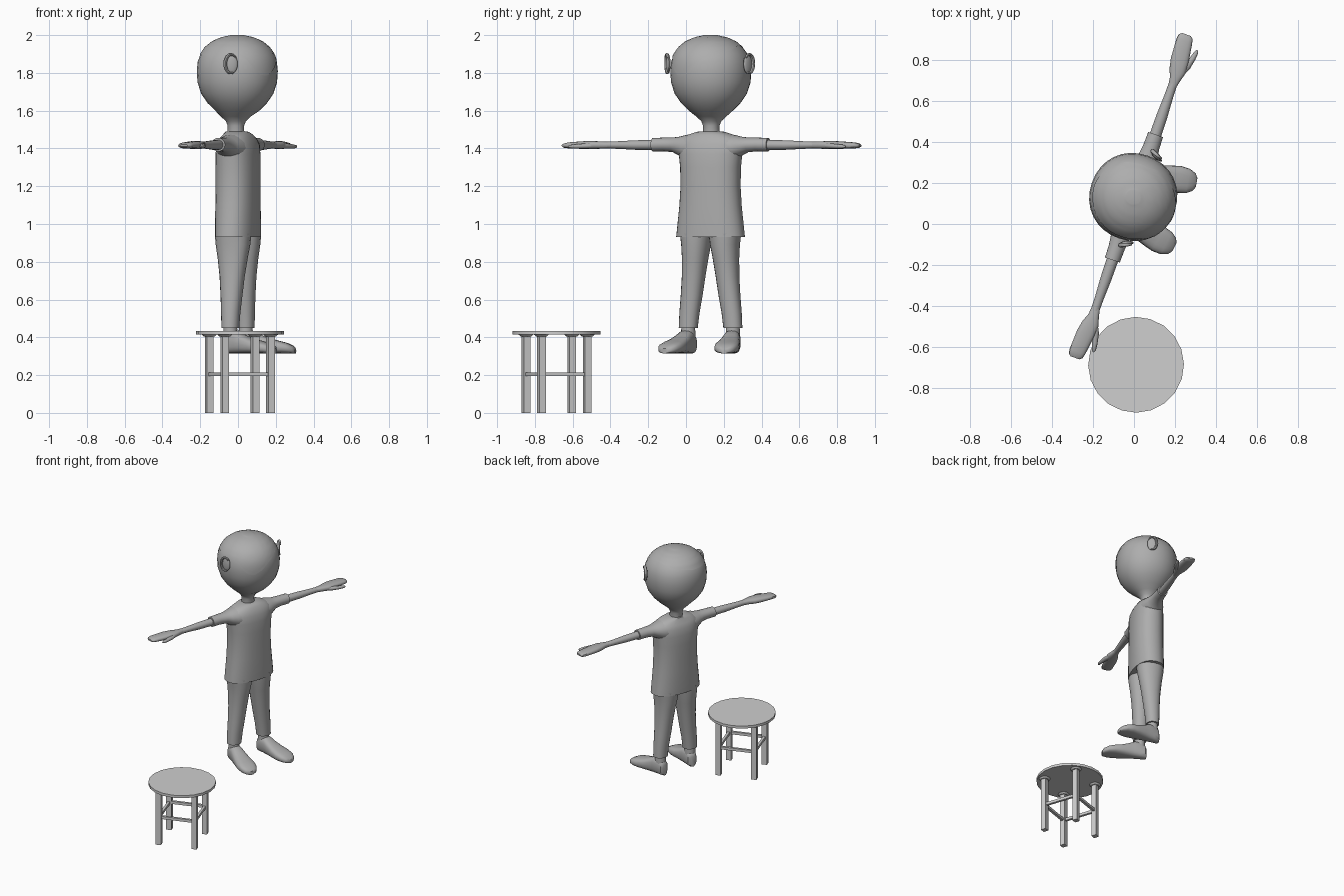
import bpy, bmesh, math
from mathutils import Matrix, Vector

if "Cube" in bpy.data.objects:
    bpy.data.objects.remove(bpy.data.objects["Cube"])


def material(name, v):
    m = bpy.data.materials.new(name)
    m.diffuse_color = (v, v, v, 1)
    m.use_nodes = True
    m.node_tree.nodes["Principled BSDF"].inputs["Base Color"].default_value = m.diffuse_color
    return m


GREY = material("figure grey", 0.42)
PALE = material("stool pale grey", 0.62)
# The figure is built facing -y, then turned towards +x and moved back
FIGURE = Matrix.Translation((0, 0.13, 0)) @ Matrix.Rotation(math.radians(71), 4, 'Z')


def finish(name, bm, matrix, mat):
    bm.transform(matrix)
    bmesh.ops.recalc_face_normals(bm, faces=bm.faces)
    me = bpy.data.meshes.new(name)
    bm.to_mesh(me)
    bm.free()
    me.materials.append(mat)
    ob = bpy.data.objects.new(name, me)
    bpy.context.collection.objects.link(ob)
    return ob


def skin(bm, rings, cap_start=True, cap_end=True):
    rows = [[bm.verts.new(p) for p in r] for r in rings]
    n = len(rows[0])
    for a, b in zip(rows, rows[1:]):
        for i in range(n):
            j = (i + 1) % n
            bm.faces.new((a[i], a[j], b[j], b[i]))
    if cap_start:
        bm.faces.new(rows[0])
    if cap_end:
        bm.faces.new(rows[-1])


def loft(name, sections, axis='z', n=24, power=2.0, matrix=Matrix()):
    """sections: (position along axis, centre u, centre v, radius u, radius v)"""
    rings = []
    for t, cu, cv, ru, rv in sections:
        ring = []
        for i in range(n):
            a = 2 * math.pi * i / n
            c, s = math.cos(a), math.sin(a)
            u = cu + ru * math.copysign(abs(c) ** (2 / power), c)
            v = cv + rv * math.copysign(abs(s) ** (2 / power), s)
            ring.append({'z': (u, v, t), 'x': (t, u, v), 'y': (u, t, v)}[axis])
        rings.append(ring)
    bm = bmesh.new()
    skin(bm, rings)
    return finish(name, bm, FIGURE @ matrix, GREY)


def lerp(table, x):
    for (x0, y0), (x1, y1) in zip(table, table[1:]):
        if x <= x1:
            return y0 + (y1 - y0) * (x - x0) / (x1 - x0)
    return table[-1][1]


# Head and neck
HEAD = [(1.47, .045), (1.52, .043), (1.545, .053), (1.57, .08), (1.60, .116), (1.64, .156),
        (1.69, .19), (1.75, .209), (1.81, .213), (1.86, .208), (1.90, .193), (1.935, .168),
        (1.965, .13), (1.985, .083), (1.995, .03)]
loft("head", [(z, 0, .012 if z < 1.58 else 0.004, r, r) for z, r in HEAD], n=32, power=2.1)

# Hair: thin shell over the head with a side-swept fringe
EDGE = [(-180, 1.90), (-90, 1.89), (-60, 1.88), (-48, 1.83), (-37, 1.79), (-24, 1.785),
        (-8, 1.82), (5, 1.86), (30, 1.90), (80, 1.945), (110, 1.94), (180, 1.90)]
N, K = 60, 12
rings = []
for k in range(K + 1):
    ring = []
    for i in range(N):
        deg = -180 + 360 * i / N
        zb = lerp(EDGE, deg)
        z = zb + (1.995 - zb) * math.sin(k / K * math.pi / 2)
        r = lerp(HEAD, z) + 0.005
        a = math.radians(deg)
        ring.append((r * math.sin(a), .004 - r * math.cos(a), z + 0.005 * k / K))
    rings.append(ring)
bm = bmesh.new()
skin(bm, rings, cap_start=False)
finish("hair", bm, FIGURE, GREY)

# Shirt body
loft("shirt", [(.93, 0, 0, .187, .106), (1.0, 0, 0, .179, .108), (1.1, 0, 0, .168, .108),
               (1.2, 0, 0, .162, .108), (1.3, 0, 0, .164, .108), (1.37, 0, 0, .172, .106),
               (1.42, 0, 0, .178, .098), (1.45, 0, 0, .165, .085), (1.472, 0, 0, .125, .07),
               (1.488, 0, .005, .075, .058), (1.49, 0, .01, .05, .048)], n=32, power=2.3)

for side, s in (("left", 1), ("right", -1)):
    mirror = Matrix.Diagonal((s, 1, 1, 1))
    # Sleeve, arm and hand
    loft(side + "_sleeve", [(.09, 0, 1.40, .088, .078), (.14, 0, 1.405, .076, .066),
                            (.175, 0, 1.412, .06, .05), (.21, 0, 1.419, .046, .039),
                            (.26, 0, 1.421, .04, .036), (.323, 0, 1.42, .038, .036)],
         'x', 20, matrix=mirror)
    loft(side + "_arm", [(.28, 0, 1.419, .029, .027), (.42, 0, 1.418, .027, .025),
                         (.52, 0, 1.418, .022, .02), (.585, 0, 1.418, .021, .018)],
         'x', 16, matrix=mirror)
    loft(side + "_hand", [(.57, 0, 1.418, .02, .017), (.61, -.002, 1.418, .027, .019),
                          (.65, 0, 1.418, .041, .021), (.70, .006, 1.418, .045, .021),
                          (.76, .012, 1.417, .042, .018), (.80, .016, 1.416, .04, .016),
                          (.822, .017, 1.415, .035, .012), (.832, .017, 1.415, .022, .006)],
         'x', 16, 2.5, mirror)
    loft(side + "_thumb", [(.63, -.012, 1.415, .016, .014), (.68, -.034, 1.413, .02, .014),
                           (.73, -.05, 1.411, .014, .012), (.765, -.057, 1.41, .01, .009),
                           (.777, -.058, 1.41, .004, .004)], 'x', 12, matrix=mirror)
    # Trouser leg
    loft(side + "_trouser_leg", [(.45, .125, 0, .05, .046), (.53, .118, 0, .053, .05),
                                 (.62, .106, 0, .057, .057), (.72, .095, 0, .061, .066),
                                 (.82, .086, 0, .068, .08), (.89, .081, 0, .076, .092),
                                 (.95, .08, 0, .084, .097)], 'z', 20, 2.2, mirror)
    # Shoe, turned slightly outwards
    turn = mirror @ Matrix.Translation((.125, 0, 0)) @ Matrix.Rotation(math.radians(9), 4, 'Z')
    loft(side + "_ankle", [(.36, 0, 0, .04, .04), (.42, 0, 0, .038, .038),
                           (.47, 0, 0, .036, .036)], 'z', 16, matrix=turn)
    shoe = [(-.045, .02, .395), (-.035, .034, .415), (0, .042, .437), (-.04 * -1, .046, .435),
            (.08, .052, .415), (.13, .06, .395), (.18, .066, .382), (.225, .06, .37),
            (.255, .044, .355), (.268, .022, .342)]
    loft(side + "_shoe", [(-d, 0, (top + .315) / 2, w, (top - .315) / 2) for d, w, top in shoe],
         'y', 20, 2.7, turn)
    # Ear: flat bowl with a curled rim
    ear = mirror @ Matrix.Translation((.222, -.04, 1.848)) @ Matrix.Rotation(math.radians(-22), 4, 'Z')
    bm = bmesh.new()
    bmesh.ops.create_uvsphere(bm, u_segments=16, v_segments=10, radius=1)
    bm.transform(Matrix.Diagonal((.011, .033, .052, 1)))
    finish(side + "_ear", bm, FIGURE @ ear, GREY)
    rings = []
    for i in range(17):
        a = math.radians(-110 + 250 * i / 16)
        w = .004 + .006 * math.sin(math.pi * i / 16)
        mid = Vector((.008, .032 * math.cos(a) + .002, .05 * math.sin(a)))
        out = Vector((0, math.cos(a), math.sin(a)))
        rings.append([mid + out * w * math.cos(b * math.pi / 4)
                      + Vector((w * 1.2 * math.sin(b * math.pi / 4), 0, 0)) for b in range(8)])
    bm = bmesh.new()
    skin(bm, rings)
    finish(side + "_ear_rim", bm, FIGURE @ ear, GREY)

# Stool
STOOL = Matrix.Translation((.01, -.685, 0)) @ Matrix.Rotation(math.radians(18.7), 4, 'Z')


def stool_box(name, centre, size, matrix):
    bm = bmesh.new()
    bmesh.ops.create_cube(bm, size=1)
    bm.transform(Matrix.Translation(centre) @ Matrix.Diagonal((*size, 1)))
    finish(name, bm, matrix, PALE)


def stool_disc(name, x, y, z0, z1, r0, r1, n, matrix):
    bm = bmesh.new()
    bmesh.ops.create_cone(bm, cap_ends=True, segments=n, radius1=r0, radius2=r1, depth=z1 - z0)
    bm.transform(Matrix.Translation((x, y, (z0 + z1) / 2)))
    finish(name, bm, matrix, PALE)


stool_disc("stool_seat", 0, 0, .414, .433, .233, .233, 20, STOOL)
H = .128
for i in range(4):
    m = STOOL @ Matrix.Rotation(i * math.pi / 2, 4, 'Z')
    stool_box(f"stool_leg_{i + 1}", (H, H, .208), (.037, .037, .416), m)
    stool_box(f"stool_rail_{i + 1}", (H, 0, .205), (.018, 2 * H, .02), m)
    stool_disc(f"stool_leg_pad_{i + 1}", H, H, .404, .416, .028, .042, 12, m)

# Smooth shading with sharp edges kept
for ob in bpy.context.collection.objects:
    ob.select_set(True)
    bpy.context.view_layer.objects.active = ob
bpy.ops.object.shade_smooth_by_angle(angle=math.radians(38))
